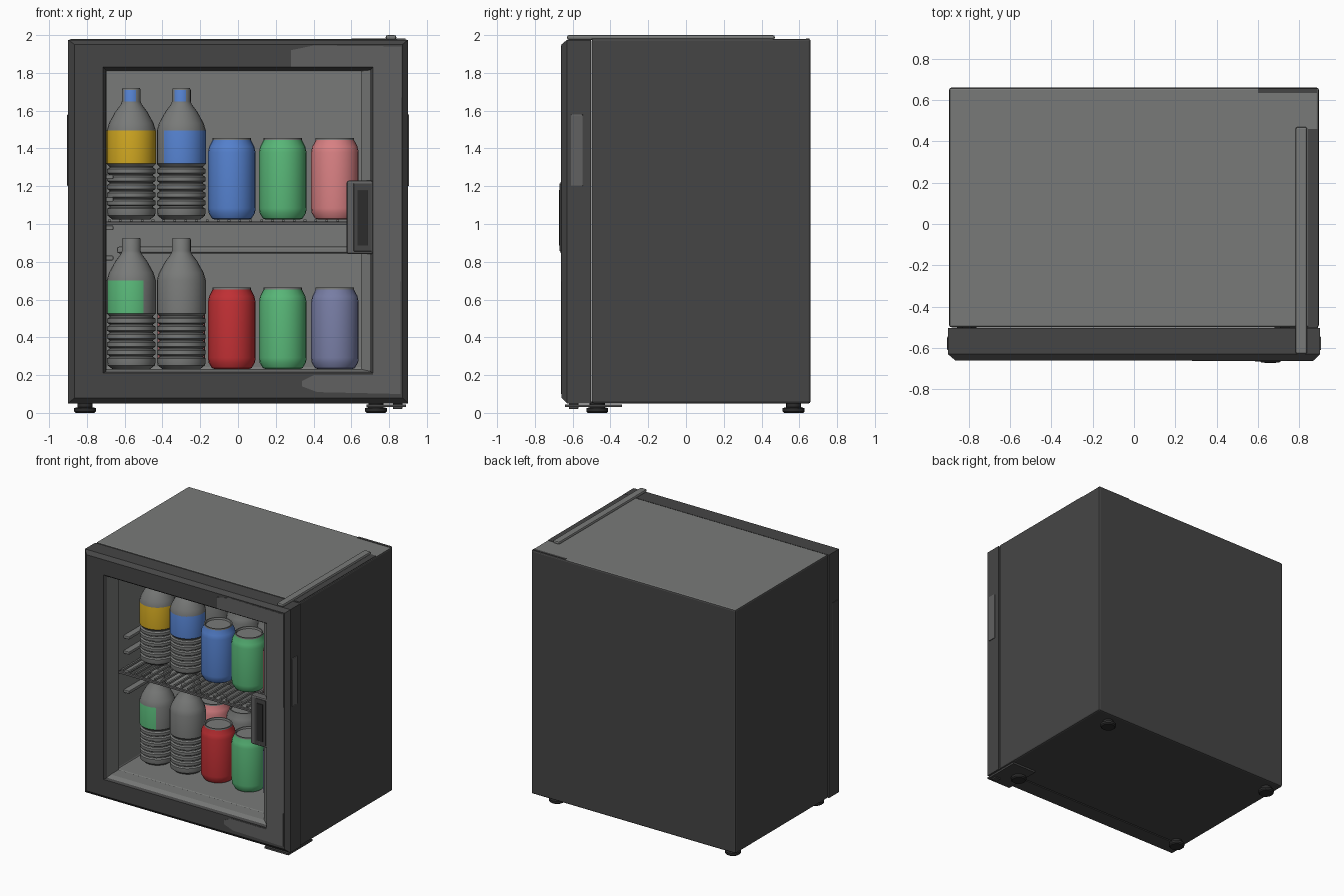
import bpy, bmesh, math
from mathutils import Vector

cube = bpy.data.objects.get("Cube")
if cube:
    bpy.data.objects.remove(cube, do_unlink=True)


def material(name, r, g, b):
    m = bpy.data.materials.new(name)
    m.use_nodes = True
    m.diffuse_color = (r, g, b, 1)
    bsdf = m.node_tree.nodes["Principled BSDF"]
    bsdf.inputs["Base Color"].default_value = (r, g, b, 1)
    bsdf.inputs["Roughness"].default_value = 0.6
    return m


charcoal = material("charcoal", 0.06, 0.06, 0.06)
grey = material("grey", 0.19, 0.195, 0.19)
mid_grey = material("mid grey", 0.12, 0.12, 0.12)
black = material("black", 0.025, 0.025, 0.025)
yellow = material("yellow", 0.62, 0.38, 0.015)
blue = material("blue", 0.09, 0.22, 0.62)
green = material("green", 0.1, 0.48, 0.19)
pink = material("pink", 0.7, 0.22, 0.23)
red = material("red", 0.54, 0.03, 0.035)
slate = material("slate", 0.19, 0.21, 0.38)


def finish(name, bm, mats, bevel=0, smooth=False):
    bmesh.ops.recalc_face_normals(bm, faces=bm.faces)
    mesh = bpy.data.meshes.new(name)
    bm.to_mesh(mesh)
    bm.free()
    for m in mats:
        mesh.materials.append(m)
    ob = bpy.data.objects.new(name, mesh)
    bpy.context.collection.objects.link(ob)
    if bevel:
        mod = ob.modifiers.new("bevel", "BEVEL")
        mod.width, mod.segments, mod.limit_method = bevel, 2, "ANGLE"
    if smooth:
        bpy.ops.object.select_all(action="DESELECT")
        ob.select_set(True)
        bpy.context.view_layer.objects.active = ob
        bpy.ops.object.shade_smooth_by_angle(angle=math.radians(35))
    return ob


def box(name, x, y, z, mat, bevel=0):
    bm = bmesh.new()
    bmesh.ops.create_cube(bm, size=1)
    for v in bm.verts:
        v.co = Vector([(s[0] + s[1]) / 2 + c * (s[1] - s[0]) for s, c in zip((x, y, z), v.co)])
    return finish(name, bm, [mat], bevel)


def shell(name, loops, mats, rule, closed=False, bevel=0):
    """Join rectangles (x0, x1, z0, z1, y) one after another."""
    bm = bmesh.new()
    rows = [[bm.verts.new(p) for p in ((a, y, c), (b, y, c), (b, y, d), (a, y, d))]
            for a, b, c, d, y in loops]
    pairs = list(zip(rows, rows[1:]))
    if closed:
        pairs.append((rows[-1], rows[0]))
    else:
        bm.faces.new(rows[0])
        bm.faces.new(rows[-1])
    for p, q in pairs:
        for i in range(4):
            j = (i + 1) % 4
            bm.faces.new((p[i], p[j], q[j], q[i]))
    bmesh.ops.recalc_face_normals(bm, faces=bm.faces)
    for f in bm.faces:
        f.material_index = rule(f.calc_center_median(), f.normal)
    return finish(name, bm, mats, bevel)


def lathe(name, profile, place, mats, rule, sides=24):
    """Spin (radius, height) pairs; rule picks the colour from height and angle."""
    bm = bmesh.new()
    rows = [[bm.verts.new((r * math.cos(k * math.tau / sides), r * math.sin(k * math.tau / sides), h))
             for k in range(sides)] for r, h in profile]
    for p, q in zip(rows, rows[1:]):
        for i in range(sides):
            j = (i + 1) % sides
            f = bm.faces.new((p[i], p[j], q[j], q[i]))
            c = f.calc_center_median()
            f.material_index = rule(c.z, math.degrees(math.atan2(c.y, c.x)))
    bm.faces.new(rows[0])
    top = bm.faces.new(rows[-1])
    top.material_index = rule(profile[-1][1], 90)
    bmesh.ops.translate(bm, verts=bm.verts, vec=place)
    return finish(name, bm, mats, smooth=True)


def prism(name, points, y0, y1, mat):
    """Extrude an outline of (x, z) points along y."""
    bm = bmesh.new()
    face = bm.faces.new([bm.verts.new((x, y0, z)) for x, z in points])
    moved = bmesh.ops.extrude_face_region(bm, geom=[face])["geom"]
    bmesh.ops.translate(bm, verts=[v for v in moved if isinstance(v, bmesh.types.BMVert)], vec=(0, y1 - y0, 0))
    return finish(name, bm, [mat])


# Cabinet with its hollow liner
def cabinet_rule(c, n):
    inside = abs(c.x) < 0.8 and 0.1 < c.z < 1.9 and c.y < 0.5
    return 1 if inside or n.z > 0.9 else 0


shell("cabinet", [(-0.895, 0.895, 0.05, 1.98, 0.66), (-0.895, 0.895, 0.05, 1.98, -0.5),
                  (-0.71, 0.68, 0.23, 1.82, -0.5), (-0.71, 0.68, 0.23, 1.82, 0.42)],
      [charcoal, grey], cabinet_rule, bevel=0.012)

# Door frame with sloping outer edge and pale inner lip
shell("door_frame", [(-0.9, 0.9, 0.05, 1.975, -0.503), (-0.9, 0.9, 0.05, 1.975, -0.63),
                     (-0.865, 0.87, 0.08, 1.95, -0.66), (-0.715, 0.715, 0.21, 1.83, -0.66),
                     (-0.7, 0.7, 0.22, 1.815, -0.64), (-0.695, 0.65, 0.232, 1.81, -0.6),
                     (-0.695, 0.65, 0.232, 1.81, -0.503)],
      [charcoal, grey], lambda c, n: 1 if abs(c.x) < 0.71 and 0.205 < c.z < 1.825 and c.y > -0.645 else 0, closed=True)
prism("door_pale_panel", [(0.715, 0.2), (0.4, 0.2), (0.34, 0.17), (0.34, 0.14), (0.42, 0.11), (0.86, 0.1),
                          (0.865, 1.94), (0.4, 1.945), (0.28, 1.92), (0.28, 1.83), (0.715, 1.83)],
      -0.663, -0.657, mid_grey)

# Front latch handle
box("latch_plate", (0.575, 0.715), (-0.665, -0.6), (0.84, 1.23), mid_grey, 0.012)
box("latch_surround", (0.612, 0.708), (-0.669, -0.66), (0.855, 1.215), charcoal, 0.003)
box("latch_slot", (0.632, 0.688), (-0.673, -0.667), (0.885, 1.18), black, 0.002)

# Side grips
box("left_grip", (0.893, 0.906), (-0.61, -0.545), (1.2, 1.58), mid_grey, 0.005)
box("right_grip", (-0.904, -0.893), (-0.61, -0.545), (1.2, 1.58), charcoal, 0.004)

# Top rail and dark top margin
box("top_rail", (0.782, 0.838), (-0.63, 0.47), (1.975, 2.0), grey, 0.01)
box("top_margin", (0.842, 0.888), (-0.5, 0.46), (1.976, 1.983), charcoal)
box("top_rear_margin", (0.6, 0.885), (0.635, 0.655), (1.976, 1.983), charcoal)

# Feet and lower hinge
for x, y in ((-0.81, -0.47), (0.73, -0.47), (-0.81, 0.57), (0.73, 0.57)):
    lathe("foot", [(0.05, 0.0), (0.058, 0.008), (0.058, 0.025), (0.04, 0.03), (0.04, 0.06)],
          (x, y, 0), [black], lambda h, a: 0, 16)
box("hinge_plate", (0.68, 0.89), (-0.64, -0.34), (0.03, 0.045), charcoal)
box("hinge_pin", (0.82, 0.87), (-0.62, -0.57), (0.02, 0.06), charcoal, 0.005)

# Wire shelf, wall runners and rear ledge
for i in range(24):
    x = -0.68 + i * 0.0575
    box("shelf_wire", (x - 0.007, x + 0.007), (-0.48, 0.4), (1.008, 1.024), grey)
for y in (-0.49, -0.2, 0.1, 0.39):
    box("shelf_bar", (-0.7, 0.67), (y - 0.01, y + 0.01), (0.995, 1.012), mid_grey, 0.003)
for z in (0.82, 0.98, 1.13, 1.25):
    for x0, x1 in ((-0.71, -0.66), (0.655, 0.68)):
        box("wall_runner", (x0, x1), (-0.42, 0.38), (z - 0.012, z + 0.012), grey, 0.005)
box("rear_ledge", (-0.64, 0.64), (0.37, 0.43), (0.845, 0.88), grey, 0.01)

# Drinks
CAN = [(0.09, 0), (0.105, 0.005), (0.123, 0.035), (0.126, 0.06), (0.126, 0.355), (0.12, 0.385),
       (0.102, 0.42), (0.102, 0.432), (0.094, 0.432), (0.09, 0.418)]
BOTTLE = [(0.1, 0), (0.125, 0.02)]
for i in range(6):
    z = 0.035 + i * 0.042
    BOTTLE += [(0.128, z), (0.128, z + 0.022), (0.116, z + 0.029), (0.116, z + 0.035)]
BOTTLE += [(0.13, 0.295), (0.13, 0.47), (0.118, 0.51), (0.085, 0.57), (0.055, 0.61),
           (0.05, 0.625), (0.05, 0.685), (0.045, 0.695)]


def can(x, y, z, colour):
    lathe("can", CAN, (x, y, z), [colour, grey], lambda h, a: 1 if h > 0.415 else 0)


def bottle(x, y, z, label=None, low=0.295, high=0.47, start=-181, end=181, cap=False):
    def rule(h, a):
        if low < h < high and start < a < end:
            return 1
        return 2 if cap and 0.63 < h < 0.66 and -130 < a < -60 else 0
    lathe("bottle", BOTTLE, (x, y, z), [grey, label or grey, blue], rule)


FRONT, REAR, UPPER, LOWER = -0.2, 0.12, 1.024, 0.232
COLUMNS = (-0.565, -0.3, -0.033, 0.237, 0.513)
bottle(COLUMNS[0], FRONT, UPPER, yellow, cap=True)
bottle(COLUMNS[1], FRONT, UPPER, blue, start=-135, end=20, cap=True)
bottle(COLUMNS[0], FRONT, LOWER, green, start=-165, end=-60)
bottle(COLUMNS[1], FRONT, LOWER)
for x, upper, lower in zip(COLUMNS[2:], (blue, green, pink), (red, green, slate)):
    can(x, FRONT, UPPER, upper)
    can(x, FRONT, LOWER, lower)
bottle(COLUMNS[0], REAR, UPPER)
bottle(COLUMNS[1], REAR, UPPER)
bottle(COLUMNS[0], REAR, LOWER)
for x, upper, lower in zip(COLUMNS[1:], (None, grey, grey, pink), (pink, grey, green, red)):
    if upper:
        can(x, REAR, UPPER, upper)
    can(x, REAR, LOWER, lower)
